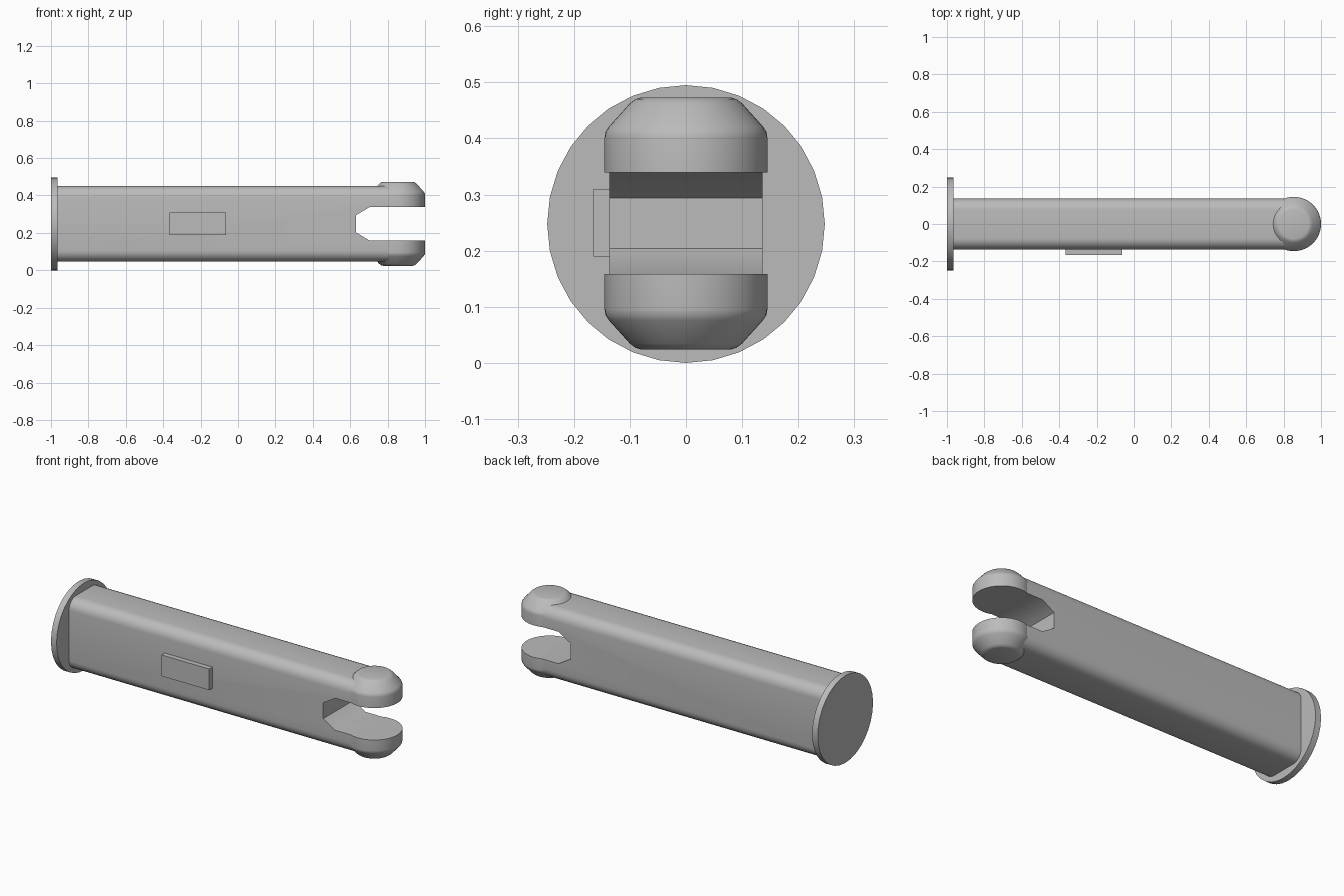
import bpy
import bmesh
import math
from mathutils import Matrix, Vector

if "Cube" in bpy.data.objects:
    bpy.data.objects.remove(bpy.data.objects["Cube"])

MID = 0.2485      # height of the long axis
PIVOT_X = 0.855   # centre of the rounded fork tips

grey = bpy.data.materials.new("light_grey")
grey.use_nodes = True
colour = (0.5, 0.5, 0.5, 1)
grey.diffuse_color = colour
grey.node_tree.nodes["Principled BSDF"].inputs["Base Color"].default_value = colour


def finish(name, bm, smooth=True):
    bmesh.ops.recalc_face_normals(bm, faces=bm.faces)
    mesh = bpy.data.meshes.new(name)
    bm.to_mesh(mesh)
    bm.free()
    mesh.materials.append(grey)
    obj = bpy.data.objects.new(name, mesh)
    bpy.context.collection.objects.link(obj)
    activate(obj)
    if smooth:
        bpy.ops.object.shade_smooth_by_angle(angle=math.radians(32))
    return obj


def activate(obj):
    bpy.ops.object.select_all(action="DESELECT")
    obj.select_set(True)
    bpy.context.view_layer.objects.active = obj


def box(low, high):
    low, high = Vector(low), Vector(high)
    bm = bmesh.new()
    bmesh.ops.create_cube(bm, size=1)
    bmesh.ops.scale(bm, vec=high - low, verts=bm.verts)
    bmesh.ops.translate(bm, vec=(low + high) / 2, verts=bm.verts)
    return bm


# Round end flange
bm = bmesh.new()
bmesh.ops.create_cone(bm, cap_ends=True, segments=32, radius1=0.2475, radius2=0.2475, depth=0.035,
                      matrix=Matrix.Translation((-0.9825, 0, 0.2475)) @ Matrix.Rotation(math.pi / 2, 4, "Y"))
finish("end_flange", bm)

# Beam with rounded long edges
bm = box((-0.97, -0.136, MID - 0.202), (PIVOT_X, 0.136, MID + 0.202))
long_edges = [e for e in bm.edges if abs(e.verts[0].co.x - e.verts[1].co.x) > 1]
bmesh.ops.bevel(bm, geom=long_edges, offset=0.06, segments=6, profile=0.5, affect="EDGES")
beam = finish("beam", bm, smooth=False)

# Slot cutter with chamfered inner corners
bm = bmesh.new()
half = [(0.63, 0.045), (0.705, 0.0905), (1.1, 0.0905)]
outline = half + [(x, -z) for x, z in reversed(half)]
face = bm.faces.new([bm.verts.new((x, -0.3, MID + z)) for x, z in outline])
side = bmesh.ops.extrude_face_region(bm, geom=[face])["geom"]
bmesh.ops.translate(bm, vec=(0, 0.6, 0), verts=[v for v in side if isinstance(v, bmesh.types.BMVert)])
cutter = finish("slot_cutter", bm, smooth=False)
cutter.hide_render = True

activate(beam)
cut = beam.modifiers.new("slot", "BOOLEAN")
cut.operation = "DIFFERENCE"
cut.solver = "EXACT"
cut.object = cutter
bpy.ops.object.modifier_apply(modifier=cut.name)
bpy.data.objects.remove(cutter)
bpy.ops.object.shade_smooth_by_angle(angle=math.radians(32))

# Turned fork tips with softened chamfers, above and below the slot
profile = [(0, 0.0905), (0.145, 0.0905), (0.145, 0.153), (0.1435, 0.163), (0.137, 0.173),
           (0.1, 0.214), (0.09, 0.2215), (0.08, 0.2245), (0, 0.2245)]
for name, sign in (("upper_fork_tip", 1), ("lower_fork_tip", -1)):
    bm = bmesh.new()
    points = [bm.verts.new((PIVOT_X + r, 0, MID + sign * z)) for r, z in profile]
    edges = [bm.edges.new(pair) for pair in zip(points, points[1:])]
    bmesh.ops.spin(bm, geom=points + edges, cent=(PIVOT_X, 0, 0), axis=(0, 0, 1),
                   angle=math.tau, steps=48, use_merge=True)
    bmesh.ops.remove_doubles(bm, verts=bm.verts, dist=0.0001)
    finish(name, bm)

# Small raised plate on the front side
finish("side_plate", box((-0.365, -0.165, 0.19), (-0.065, -0.13, 0.31)), smooth=False)
